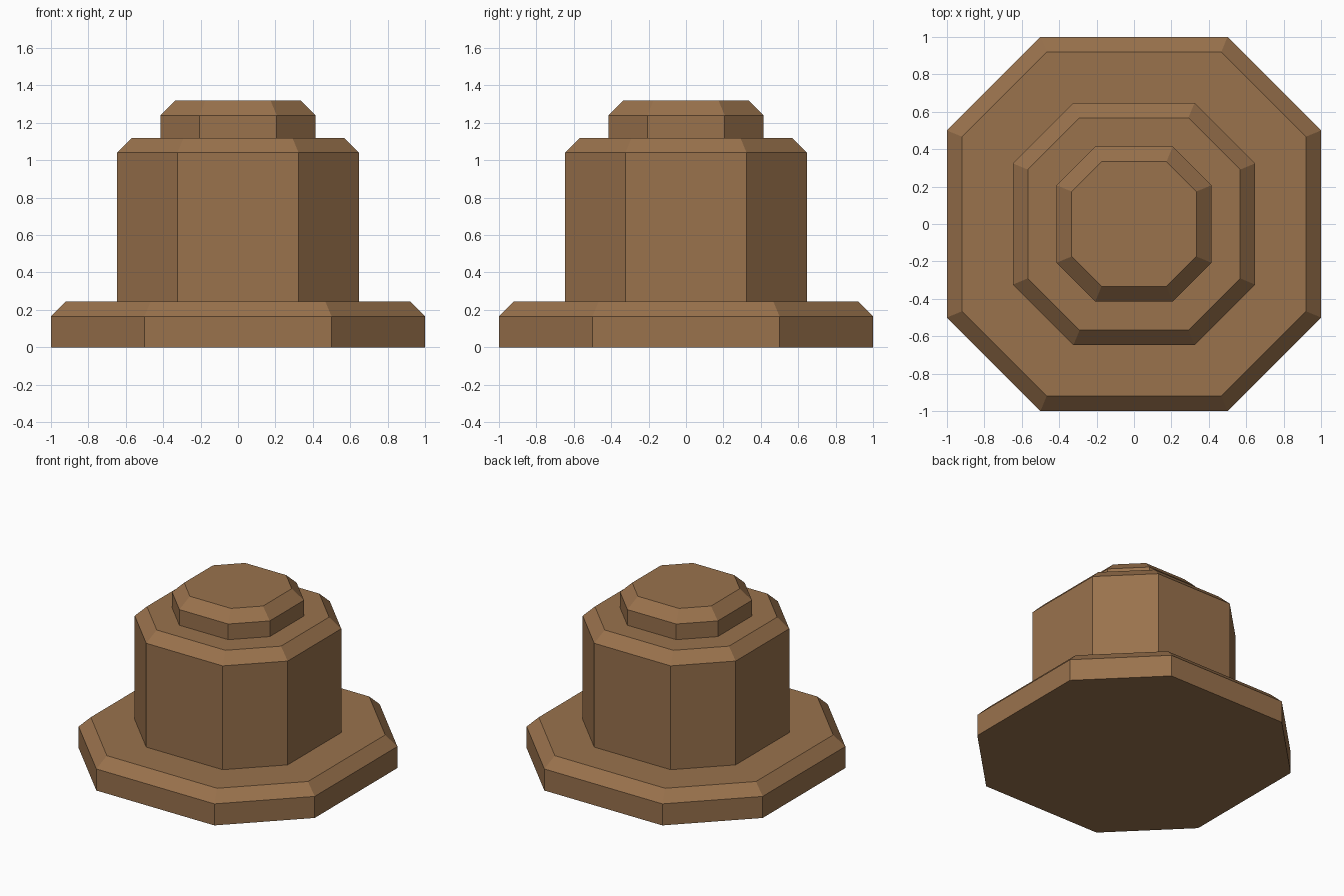
import bpy, bmesh

if "Cube" in bpy.data.objects:
    bpy.data.objects.remove(bpy.data.objects["Cube"])

brown = bpy.data.materials.new("brown")
brown.diffuse_color = (0.32, 0.168, 0.073, 1)
brown.use_nodes = True
brown.node_tree.nodes["Principled BSDF"].inputs["Base Color"].default_value = brown.diffuse_color

CHAMFER = 0.08


def octagon(r, c):
    """Corner points of a square of half-width r with its corners cut at c."""
    return [(r, -c), (r, c), (c, r), (-c, r), (-r, c), (-r, -c), (-c, -r), (c, -r)]


def tier(name, r, z0, z1):
    """Octagonal block with a 45 degree chamfer around its top edge."""
    c = r / 2
    inner_r = r - CHAMFER
    inner_c = (r + c) - CHAMFER * 2 ** 0.5 - inner_r   # keeps the chamfer width even
    bm = bmesh.new()
    rings = [[bm.verts.new((x, y, z)) for x, y in octagon(a, b)]
             for a, b, z in ((r, c, z0), (r, c, z1 - CHAMFER), (inner_r, inner_c, z1))]
    for low, high in zip(rings, rings[1:]):
        for i in range(8):
            j = (i + 1) % 8
            bm.faces.new((low[i], low[j], high[j], high[i]))
    bm.faces.new(rings[0][::-1])
    bm.faces.new(rings[-1])
    mesh = bpy.data.meshes.new(name)
    bm.to_mesh(mesh)
    bm.free()
    mesh.materials.append(brown)
    bpy.context.collection.objects.link(bpy.data.objects.new(name, mesh))


# Three stacked tiers
tier("base_plate", 1.0, 0.0, 0.245)
tier("main_block", 0.648, 0.245, 1.12)
tier("top_cap", 0.414, 1.12, 1.32)
